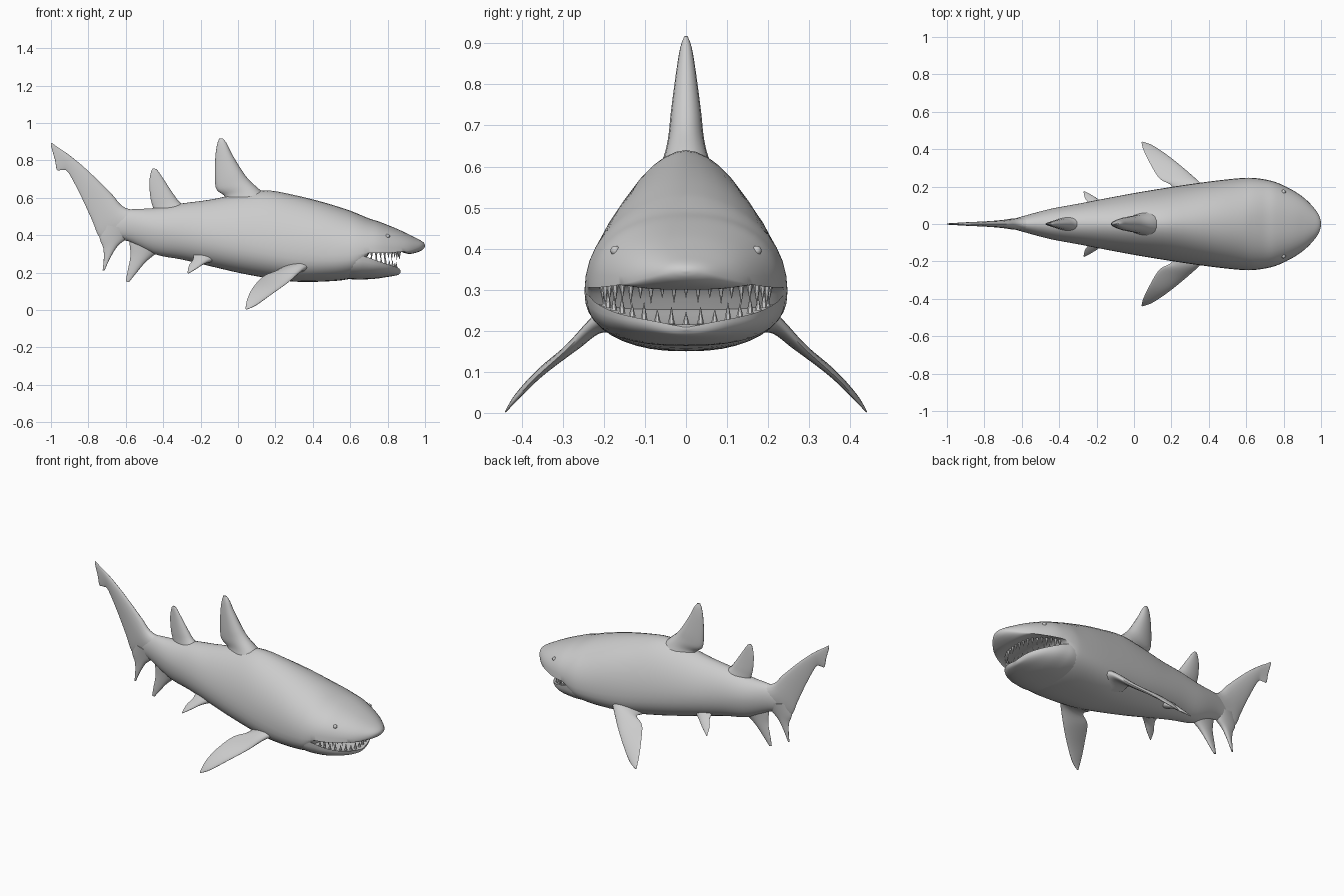
import bpy, bmesh, math
from mathutils import Vector

if "Cube" in bpy.data.objects:
    bpy.data.objects.remove(bpy.data.objects["Cube"])

grey = bpy.data.materials.new("shark grey")
grey.use_nodes = True
colour = (0.6, 0.6, 0.6, 1)
grey.diffuse_color = colour
grey.node_tree.nodes["Principled BSDF"].inputs["Base Color"].default_value = colour


def finish(name, bm, angle=40):
    bmesh.ops.recalc_face_normals(bm, faces=bm.faces)
    mesh = bpy.data.meshes.new(name)
    bm.to_mesh(mesh)
    bm.free()
    mesh.materials.append(grey)
    obj = bpy.data.objects.new(name, mesh)
    bpy.context.collection.objects.link(obj)
    bpy.ops.object.select_all(action='DESELECT')
    obj.select_set(True)
    bpy.context.view_layer.objects.active = obj
    bpy.ops.object.shade_smooth_by_angle(angle=math.radians(angle))
    return obj


def smooth_rows(rows, steps):
    """Catmull-Rom interpolation through rows of numbers."""
    out = []
    for i in range(len(rows) - 1):
        four = [rows[max(i - 1, 0)], rows[i], rows[i + 1], rows[min(i + 2, len(rows) - 1)]]
        for k in range(steps):
            t = k / steps
            out.append([b + t / 2 * (c - a + t * (2*a - 5*b + 4*c - d + t * (3*(b - c) + d - a)))
                        for a, b, c, d in zip(*four)])
    return out + [list(rows[-1])]


def loft(name, rings, angle=40):
    bm = bmesh.new()
    loops = [[bm.verts.new(p) for p in ring] for ring in rings]
    n = len(loops[0])
    for a, b in zip(loops, loops[1:]):
        for i in range(n):
            bm.faces.new((a[i], a[(i + 1) % n], b[(i + 1) % n], b[i]))
    bm.faces.new(loops[0])
    bm.faces.new(loops[-1])
    return finish(name, bm, angle)


def section(x, top, mid, bottom, width, power, low_power, n=40):
    """Closed cross-section, widest at mid, with separate upper and lower curves."""
    ring = []
    for i in range(n):
        c, s = math.cos(math.tau * i / n), math.sin(math.tau * i / n)
        e = power if s >= 0 else low_power
        height = top - mid if s >= 0 else mid - bottom
        ring.append((x, math.copysign(abs(c) ** (2 / e), c) * width,
                     mid + math.copysign(abs(s) ** (2 / e), s) * height))
    return ring


def fin(name, rows, side=1, n=20):
    """Rows hold the leading point, trailing point and half thickness."""
    rows = smooth_rows(rows, 5)
    mids = [(Vector(r[:3]) + Vector(r[3:6])) / 2 for r in rows]
    normal = (Vector(rows[0][3:6]) - Vector(rows[0][:3])).cross(mids[-1] - mids[0]).normalized()
    rings = []
    for r in rows:
        lead, trail = Vector(r[:3]), Vector(r[3:6])
        ring = []
        for i in range(n):
            a = math.tau * i / n
            u = (1 - math.cos(a)) / 2
            p = lead.lerp(trail, u) + normal * r[6] * math.sin(a) * (1.3 - 0.65 * u)
            ring.append((p.x, p.y * side, p.z))
        rings.append(ring)
    return loft(name, rings, 60)


def flat_fin(name, rows):
    fin(name, [(a, 0, b, c, 0, d, th) for a, b, c, d, th in rows])


# Body and upper head: x, top, widest level, bottom, half width, upper and lower power
body = [
    (-.70, .50, .45, .40, .012, 2, 2),
    (-.60, .535, .455, .375, .04, 2, 2),
    (-.45, .545, .43, .30, .08, 1.9, 2),
    (-.30, .570, .41, .27, .108, 1.9, 2.1),
    (-.15, .59, .385, .235, .137, 1.8, 2.2),
    (0, .62, .36, .20, .165, 1.8, 2.3),
    (.15, .64, .335, .172, .19, 1.8, 2.4),
    (.3, .615, .31, .152, .213, 1.9, 2.5),
    (.45, .578, .295, .152, .233, 2, 2.5),
    (.58, .538, .295, .163, .246, 2, 2.5),
    (.64, .515, .30, .19, .246, 2.1, 2.5),
    (.70, .49, .305, .30, .238, 2.2, 2.5),
    (.75, .474, .305, .325, .226, 2.3, 2.5),
    (.80, .455, .306, .33, .206, 2.3, 2.5),
    (.86, .43, .31, .315, .174, 2.3, 2.5),
    (.91, .406, .317, .30, .139, 2.3, 2.5),
    (.95, .386, .328, .306, .10, 2.2, 2.3),
    (.98, .370, .338, .318, .062, 2.1, 2.1),
    (.995, .358, .344, .331, .03, 2, 2),
    (1.0, .347, .345, .343, .004, 2, 2),
]
loft("body", [section(*r) for r in smooth_rows(body, 4)])

# Lower jaw with a dished floor
jaw = [
    (.50, .27, .28, .17, .22, 2.5, 2.5),
    (.62, .26, .285, .164, .241, 3, 2.5),
    (.68, .25, .285, .164, .236, 3, 2.5),
    (.74, .235, .265, .168, .215, 3, 2.4),
    (.80, .222, .245, .177, .173, 3, 2.3),
    (.84, .216, .232, .184, .122, 2.5, 2.2),
    (.86, .214, .223, .19, .075, 2, 2),
    (.87, .209, .209, .203, .006, 2, 2),
]
loft("lower_jaw", [section(*r) for r in smooth_rows(jaw, 4)])

# Fins on the centre line: leading x, z, trailing x, z, half thickness
flat_fin("dorsal_fin", [
    (.18, .58, -.08, .54, .075), (.12, .64, -.07, .605, .052), (.065, .69, -.115, .645, .042),
    (.025, .74, -.124, .72, .036), (-.03, .83, -.121, .82, .024),
    (-.06, .89, -.112, .885, .014), (-.08, .917, -.1, .918, .004)])
flat_fin("second_dorsal_fin", [
    (-.25, .53, -.44, .50, .045), (-.31, .575, -.455, .55, .03), (-.345, .62, -.468, .6, .023),
    (-.385, .68, -.474, .68, .015), (-.425, .74, -.465, .74, .008), (-.44, .755, -.455, .757, .003)])
flat_fin("anal_fin", [
    (-.38, .34, -.57, .42, .04), (-.44, .30, -.58, .365, .025), (-.495, .255, -.575, .29, .016),
    (-.55, .19, -.592, .20, .008), (-.582, .15, -.6, .152, .003)])
flat_fin("tail_upper_lobe", [
    (-.46, .53, -.5, .35, .05), (-.60, .545, -.65, .38, .032), (-.675, .62, -.735, .385, .022),
    (-.75, .695, -.782, .485, .016), (-.83, .77, -.84, .61, .012), (-.90, .827, -.907, .735, .009),
    (-.935, .852, -.94, .748, .007), (-.97, .875, -.968, .75, .005), (-.993, .892, -.978, .80, .004),
    (-1.0, .893, -.998, .87, .002)])
flat_fin("tail_lower_lobe", [
    (-.57, .43, -.735, .46, .03), (-.60, .38, -.74, .385, .02), (-.645, .34, -.72, .33, .014),
    (-.685, .275, -.718, .265, .008), (-.713, .212, -.724, .21, .003)])

# Paired fins
for side, label in ((1, "left"), (-1, "right")):
    fin(label + "_pectoral_fin", [
        (.42, .15, .23, .20, .15, .20, .05), (.36, .215, .225, .2, .205, .205, .022),
        (.27, .295, .15, .135, .245, .18, .013), (.18, .367, .085, .08, .335, .12, .01),
        (.10, .42, .028, .05, .398, .06, .007), (.045, .44, .002, .04, .436, .008, .002)], side)
    fin(label + "_pelvic_fin", [
        (-.11, .07, .27, -.24, .06, .31, .03), (-.17, .115, .253, -.24, .105, .272, .013),
        (-.22, .15, .222, -.262, .138, .238, .007), (-.265, .175, .195, -.27, .173, .2, .002)], side)


def bead(name, centre, radius):
    bm = bmesh.new()
    bmesh.ops.create_uvsphere(bm, u_segments=12, v_segments=8, radius=radius)
    bmesh.ops.translate(bm, vec=centre, verts=bm.verts)
    finish(name, bm)


# Eyes and nostrils
for side, label in ((1, "left"), (-1, "right")):
    bead(label + "_eye", (.80, side * .172, .395), .012)
    bead(label + "_nostril", (.925, side * .108, .345), .009)


def teeth(name, count, reach, half, base, rise, length):
    """Row of pointed cones along a curved gum line."""
    bm = bmesh.new()
    for i in range(count):
        a = math.radians(-82 + 164 * i / (count - 1))
        size = abs(length) * (1 if i % 2 else 0.75)
        cone = bmesh.ops.create_cone(bm, segments=6, radius1=.0085, radius2=.0005,
                                     depth=size, cap_ends=True)["verts"]
        if length < 0:
            bmesh.ops.scale(bm, vec=(1, 1, -1), verts=cone)
        z = base + rise * math.sin(a) ** 2 + math.copysign(size / 2, length)
        bmesh.ops.translate(bm, verts=cone, vec=(.69 + reach * math.cos(a), half * math.sin(a), z))
    finish(name, bm, 30)


teeth("upper_teeth", 21, .175, .205, .318, -.008, -.05)
teeth("lower_teeth", 17, .158, .20, .215, .045, .042)
